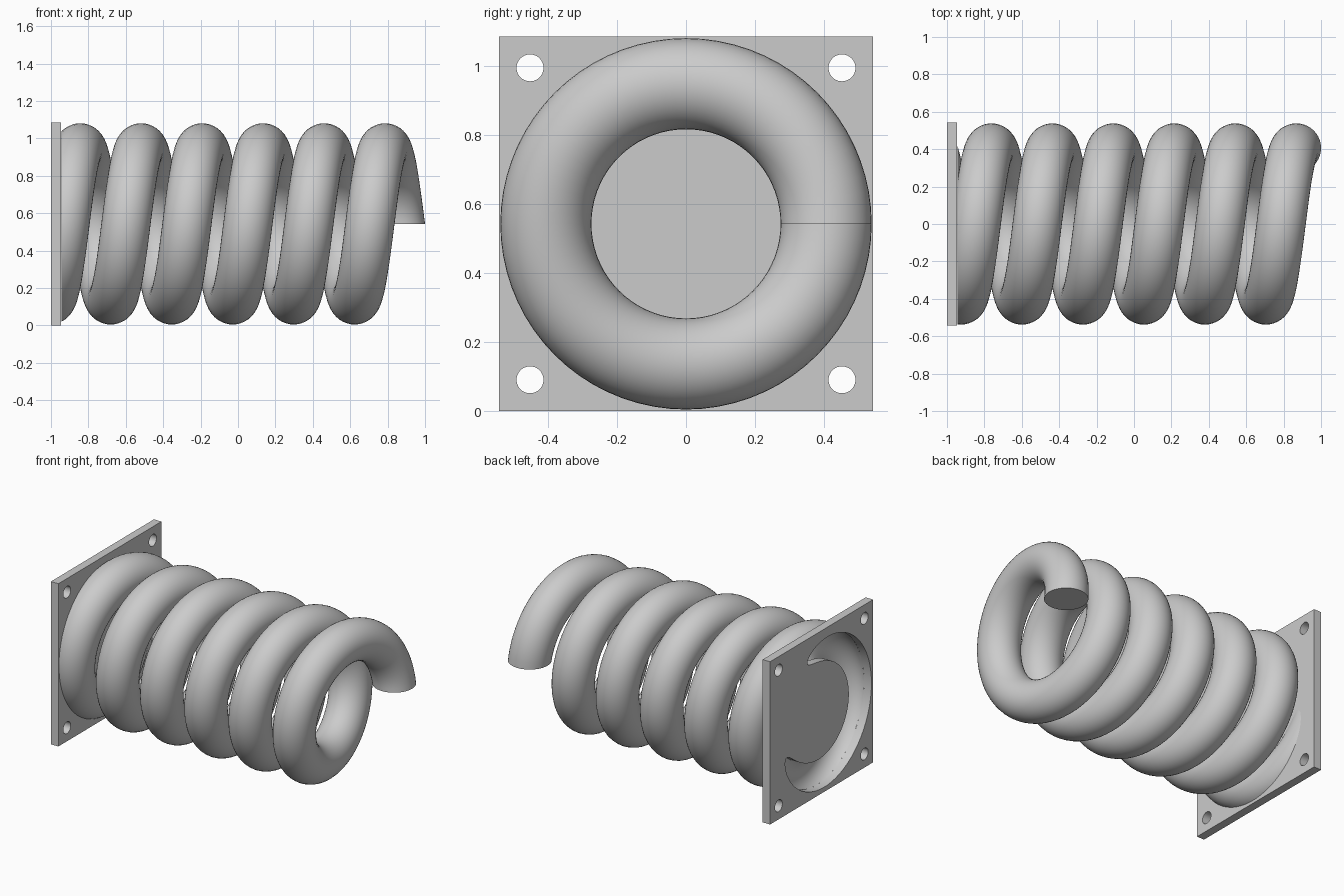
import bpy, bmesh, math
from mathutils import Matrix, Vector

if "Cube" in bpy.data.objects:
    bpy.data.objects.remove(bpy.data.objects["Cube"])

MID = 0.5425            # height of the coil axis, half the plate side
COIL_R, TUBE_R, WALL = 0.406, 0.132, 0.011
END_X, PITCH, TURNS, STEPS = 0.868, 0.326, 6, 72
PLATE_BACK, PLATE_FRONT = -1.0, -0.945

grey = bpy.data.materials.new("light_grey")
grey.use_nodes = True
colour = (0.6, 0.6, 0.6, 1)
grey.diffuse_color = colour
grey.node_tree.nodes["Principled BSDF"].inputs["Base Color"].default_value = colour


def make_object(name, bm):
    mesh = bpy.data.meshes.new(name)
    bm.to_mesh(mesh)
    bm.free()
    mesh.materials.append(grey)
    obj = bpy.data.objects.new(name, mesh)
    bpy.context.collection.objects.link(obj)
    return obj


def cut(target, cutter):
    cutter.hide_render = True
    mod = target.modifiers.new("cut", 'BOOLEAN')
    mod.operation, mod.solver, mod.object = 'DIFFERENCE', 'EXACT', cutter
    bpy.context.view_layer.objects.active = target
    bpy.ops.object.modifier_apply(modifier=mod.name)
    bpy.data.objects.remove(cutter)


def smooth(obj):
    bpy.ops.object.select_all(action='DESELECT')
    obj.select_set(True)
    bpy.context.view_layer.objects.active = obj
    bpy.ops.object.shade_smooth_by_angle(angle=math.radians(35))


# Hollow coiled tube: two concentric rings swept along the helix
bm = bmesh.new()
for radius in (TUBE_R, TUBE_R - WALL):
    bmesh.ops.create_circle(bm, segments=40, radius=radius,
                            matrix=Matrix.Translation((END_X, COIL_R, MID)))
first = bm.edges[:]
result = bmesh.ops.spin(bm, geom=bm.verts[:] + first, cent=(0, 0, MID), axis=(1, 0, 0),
                        dvec=(-PITCH / STEPS, 0, 0), angle=TURNS * math.tau,
                        steps=TURNS * STEPS)
last = [g for g in result["geom_last"] if isinstance(g, bmesh.types.BMEdge)]
for rim in (first, last):
    bmesh.ops.bridge_loops(bm, edges=rim)
bmesh.ops.recalc_face_normals(bm, faces=bm.faces[:])
# Trim flush with the plate
bmesh.ops.bisect_plane(bm, geom=bm.verts[:] + bm.edges[:] + bm.faces[:],
                       plane_co=(PLATE_FRONT, 0, 0), plane_no=(-1, 0, 0), clear_outer=True)
smooth(make_object("coil_tube", bm))

# Square mounting plate
bm = bmesh.new()
bmesh.ops.create_cube(bm, size=1, matrix=Matrix.Translation(
    ((PLATE_BACK + PLATE_FRONT) / 2, 0, MID)) @ Matrix.Diagonal(
    (PLATE_FRONT - PLATE_BACK, 2 * MID, 2 * MID, 1)))
plate = make_object("mounting_plate", bm)

# Four bolt holes
bm = bmesh.new()
for sy in (-1, 1):
    for sz in (-1, 1):
        bmesh.ops.create_cone(bm, cap_ends=True, segments=40, radius1=0.039, radius2=0.039,
                              depth=0.3, matrix=Matrix.Translation(
                                  (PLATE_BACK, sy * 0.452, MID + sz * 0.452))
                              @ Matrix.Rotation(math.pi / 2, 4, 'Y'))
cut(plate, make_object("bolt_hole_cutter", bm))

# Crescent opening where the tube bore meets the plate
bm = bmesh.new()
bore = TUBE_R - WALL
centre = (END_X - (TURNS - 1) * PITCH - PLATE_FRONT) / PITCH * math.tau
half = bore / PITCH * math.tau
rows = []
count = 80
for i in range(1, count):
    t = -math.cos(math.pi * i / count)
    a = centre + half * t
    spread = bore * math.sqrt(1 - t * t)
    rows.append([bm.verts.new((PLATE_BACK - 0.1, r * math.cos(a), MID + r * math.sin(a)))
                 for r in (COIL_R - spread, COIL_R + spread)])
for (a, b), (c, d) in zip(rows, rows[1:]):
    bm.faces.new((a, b, d, c))
result = bmesh.ops.extrude_face_region(bm, geom=bm.faces[:], use_keep_orig=True)
moved = [g for g in result["geom"] if isinstance(g, bmesh.types.BMVert)]
bmesh.ops.translate(bm, verts=moved, vec=Vector((0.3, 0, 0)))
bmesh.ops.recalc_face_normals(bm, faces=bm.faces[:])
cut(plate, make_object("crescent_cutter", bm))
smooth(plate)
